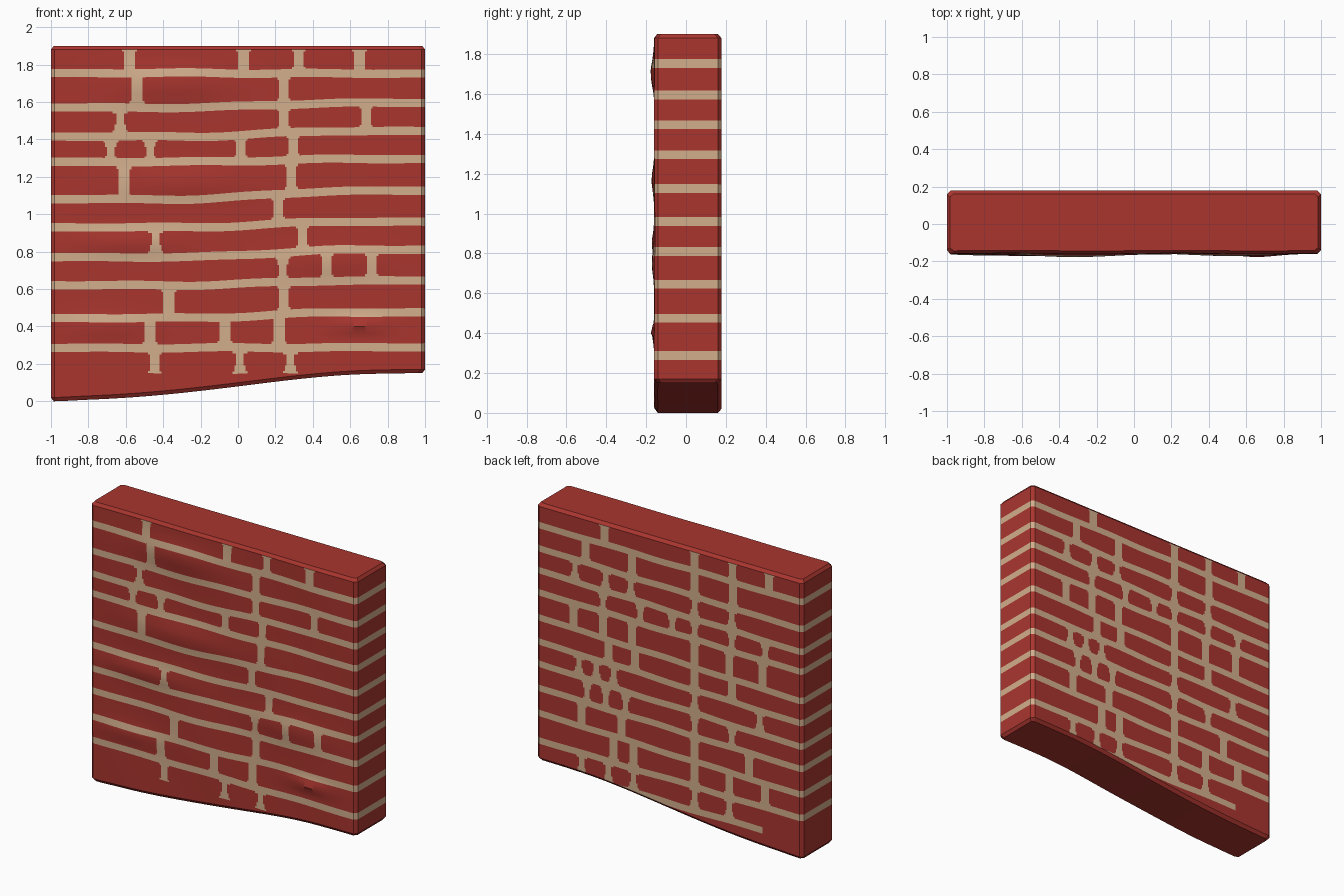
import bpy, bmesh, math

if "Cube" in bpy.data.objects:
    bpy.data.objects.remove(bpy.data.objects["Cube"])

# Mortar courses: centre height at the left end and at the right end
COURSES = [(.125, .125), (.285, .288), (.445, .475), (.62, .645), (.77, .81), (.93, .96),
           (1.08, 1.125), (1.28, 1.295), (1.415, 1.445), (1.57, 1.595), (1.755, 1.752)]
HALF = .022

# Upright joints (centre x) of each brick course, bottom to top
FRONT = [[-.445, .01, .28], [-.47, -.07, .22], [-.37, .245], [.24, .475, .715],
         [-.44, .345], [.215], [-.61, .285], [-.68, -.47, .015, .295],
         [-.63, .245, .685], [-.54, .245], [-.58, .03, .325, .65]]
BACK = [[.66, .46, .27, -.19, -.45], [.42, .27, -.19, -.45, -.72], [.66, .36, -.19, -.6],
        [.62, .48, .33, -.19, -.47], [.68, .55, .42, -.19, -.68], [.46, .26, -.19, -.47],
        [.72, .5, .28, -.19, -.45, -.7], [.5, .22, -.02, -.19, -.47, -.72],
        [.71, .48, .29, -.19, -.47], [.63, .28, -.19, -.48], [.49, -.19, -.475, -.75]]


def material(name, rgb):
    m = bpy.data.materials.new(name)
    m.diffuse_color = (*rgb, 1)
    m.use_nodes = True
    m.node_tree.nodes["Principled BSDF"].inputs["Base Color"].default_value = m.diffuse_color
    return m


def smooth(a, b, x):
    t = min(1, max(0, (x - a) / (b - a)))
    return t * t * (3 - 2 * t)


def bottom(x):
    return .15 * smooth(-1.9, 1, x) * smooth(-1.35, .7, x) - .003 * (1 - smooth(-1, -.8, x))


def course_z(k, x, side):
    a, b = COURSES[k]
    t = smooth(-.3, .6, x) if side == 'front' else (x + 1) / 2
    wob = .004 * math.sin(9 * x + 2.3 * k) * (1 - x * x)
    return a + (b - a) * t + wob


# Row table: (course, fraction between lower and upper edge, kind of band above)
FRACS = [0, .1, .37, .63, .9]
rows = [('base', 0, -1, 0)]
for k in range(len(COURSES)):
    rows.append(('mortar', k, k - 1, 0))
    for f in FRACS:
        rows.append(('brick', k, k, f))
rows.append(('top', 0, 10, 1))


def row_z(row, x, side):
    kind, k, _, f = row
    low = bottom(x) + .02
    if kind == 'base':
        return low
    if kind == 'top':
        return 1.88
    if kind == 'mortar':
        return max(low, course_z(k, x, side) - HALF)
    z0 = course_z(k, x, side) + HALF
    z1 = 1.88 if k == 10 else course_z(k + 1, x, side) - HALF
    return max(low, z0 + (z1 - z0) * f)


BUMPS = [(-.35, 1.7, .3, .09, .02), (-.3, 1.17, .35, .08, .016), (.65, .41, .15, .03, .02),
         (-.6, .85, .3, .06, .014), (.5, .75, .3, .08, .012), (-.7, .4, .25, .06, .012)]


def front_y(x, z):
    y = -.158 - .002 * math.sin(7 * x + 5 * z)
    for bx, bz, sx, sz, h in BUMPS:
        y -= h * math.exp(-((x - bx) / sx) ** 2 - ((z - bz) / sz) ** 2)
    return y


# Outline of the slab seen from above, with softened corners
N = 197
xs = [-.98 + .01 * i for i in range(N)]
ring = ([(x, None, 'front') for x in xs] + [(1, -.14, 'side'), (1, .16, 'side')]
        + [(x, .178, 'back') for x in reversed(xs)] + [(-1, .16, 'side'), (-1, -.14, 'side')])
R = len(ring)


def is_mortar(j, i):
    kind, k, course, f = rows[j]
    a, b = ring[i], ring[(i + 1) % R]
    x = (a[0] + b[0]) / 2
    front = a[2] == 'front' and b[2] == 'front'
    back = a[2] == 'back' and b[2] == 'back'
    if kind == 'mortar':
        return k > 0 or (back and x > -.7)
    if kind in ('base', 'top') or not (front or back):
        return False
    joints = (FRONT if front else BACK)[course]
    # Joints flare a little at the rounded brick corners
    wide = .026 + (.01 if f in (0, .9) else 0) + .003 * math.sin(5 * course + j)
    return any(abs(x - c) < wide for c in joints)


bm = bmesh.new()
levels = []
for row in rows:
    level = []
    for x, y, side in ring:
        z = row_z(row, x, side)
        level.append(bm.verts.new((x, front_y(x, z) if y is None else y, z)))
    levels.append(level)


# Softened rims at the foot and the top
def rim(source, dz):
    return [bm.verts.new((v.co.x * .985, v.co.y * .9, v.co.z + dz)) for v in source]


foot, crown = rim(levels[0], -.02), rim(levels[-1], .02)
for a, b in ((foot, levels[0]), (levels[-1], crown)):
    for i in range(R):
        n = (i + 1) % R
        bm.faces.new((a[i], a[n], b[n], b[i]))

# Brick and mortar faces
for j in range(len(levels) - 1):
    a, b = levels[j], levels[j + 1]
    for i in range(R):
        n = (i + 1) % R
        if max((b[i].co - a[i].co).length, (b[n].co - a[n].co).length) < 1e-6 and rows[j][0] == 'none':
            continue
        f = bm.faces.new((a[i], a[n], b[n], b[i]))
        f.material_index = 1 if is_mortar(j, i) else 0

# Flat top and sloping underside
for lv, up in ((crown, True), (foot, False)):
    fr, bk = lv[:N], lv[N + 2:2 * N + 2][::-1]
    fr = [lv[R - 1]] + fr + [lv[N]]
    bk = [lv[R - 2]] + bk + [lv[N + 1]]
    for i in range(N + 1):
        q = (fr[i], fr[i + 1], bk[i + 1], bk[i])
        bm.faces.new(q if up else q[::-1])

bmesh.ops.remove_doubles(bm, verts=bm.verts, dist=.0005)
bmesh.ops.recalc_face_normals(bm, faces=bm.faces)
me = bpy.data.meshes.new('brick_wall')
bm.to_mesh(me)
bm.free()
me.materials.append(material('brick red', (.40, .036, .028)))
me.materials.append(material('mortar tan', (.65, .425, .265)))
wall = bpy.data.objects.new('brick_wall', me)
bpy.context.collection.objects.link(wall)
bpy.context.view_layer.objects.active = wall
wall.select_set(True)
bpy.ops.object.shade_smooth_by_angle(angle=math.radians(35))
